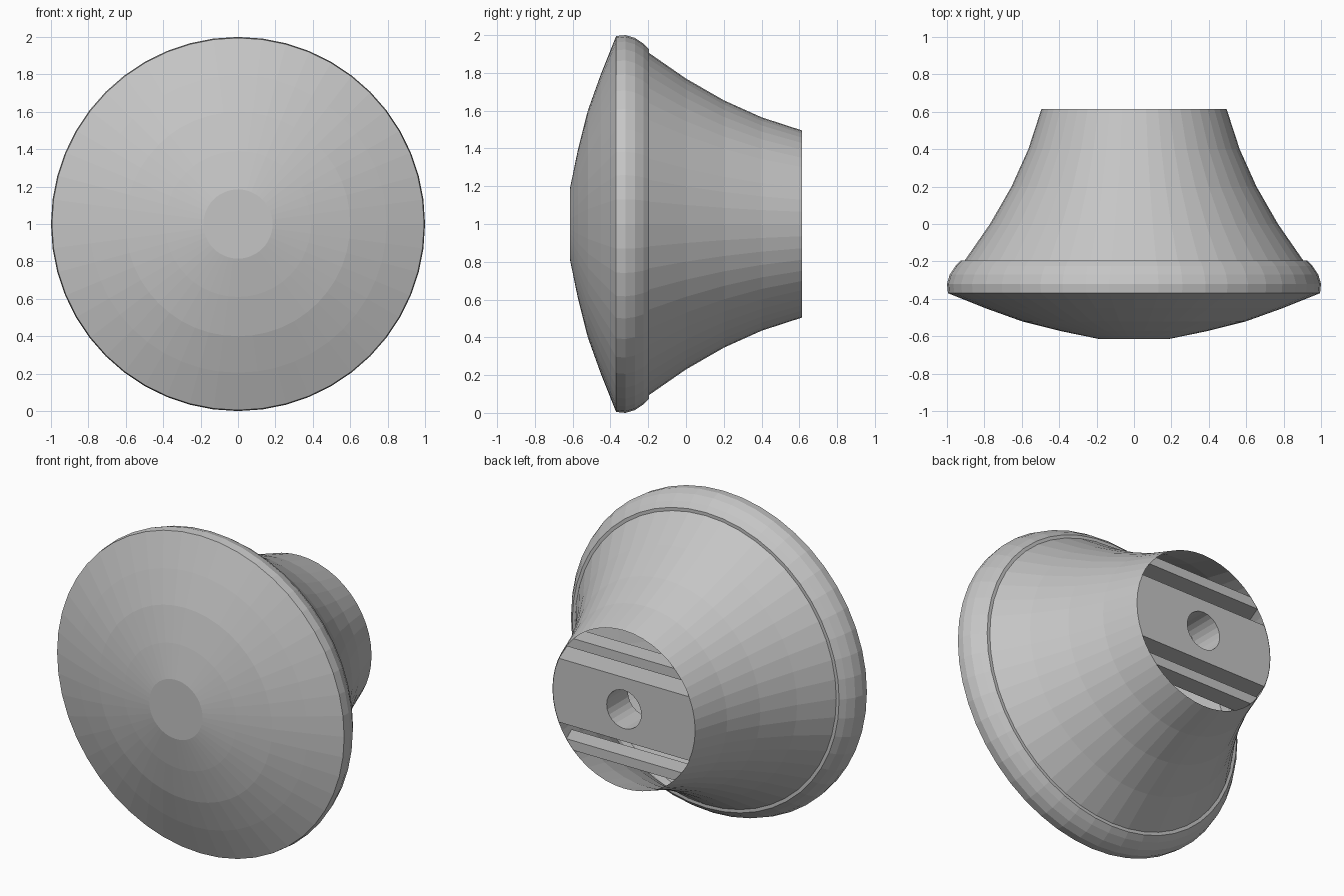
import bpy, bmesh, math

if "Cube" in bpy.data.objects:
    bpy.data.objects.remove(bpy.data.objects["Cube"])

SIDES = 48
CZ = 1.0  # height of the knob axis

grey = bpy.data.materials.new("plain_grey")
grey.diffuse_color = (0.56, 0.56, 0.56, 1)
grey.use_nodes = True
grey.node_tree.nodes["Principled BSDF"].inputs["Base Color"].default_value = grey.diffuse_color


def finish(name, bm):
    bmesh.ops.remove_doubles(bm, verts=bm.verts, dist=1e-5)
    bmesh.ops.recalc_face_normals(bm, faces=bm.faces)
    me = bpy.data.meshes.new(name)
    bm.to_mesh(me)
    bm.free()
    me.materials.append(grey)
    ob = bpy.data.objects.new(name, me)
    bpy.context.collection.objects.link(ob)
    return ob


def loft(bm, rings, cap_start=False, cap_end=False):
    loops = [[bm.verts.new(p) for p in ring] for ring in rings]
    for a, b in zip(loops, loops[1:]):
        for i in range(len(a)):
            j = (i + 1) % len(a)
            bm.faces.new((a[i], a[j], b[j], b[i]))
    if cap_start:
        bm.faces.new(loops[0])
    if cap_end:
        bm.faces.new(loops[-1])


def circle(y, r, n=SIDES):
    return [(r * math.cos(2 * math.pi * i / n), y, CZ + r * math.sin(2 * math.pi * i / n))
            for i in range(n)]


# Profiles as (y, radius)
FACE = [(-0.615, 0.185), (-0.573, 0.39), (-0.52, 0.6), (-0.45, 0.795), (-0.37, 0.995)]
RIM = [(-0.37, 0.995), (-0.32, 1.0), (-0.27, 0.985), (-0.225, 0.955), (-0.195, 0.925), (-0.195, 0.905)]
NECK = [(-0.195, 0.905), (0.0, 0.77), (0.2, 0.655), (0.4, 0.565), (0.615, 0.495)]

# Domed front and rounded rim, then the hollow flared neck
bm = bmesh.new()
loft(bm, [circle(y, r) for y, r in FACE + RIM[1:]], cap_start=True)
finish("domed_front_and_rim", bm)

bm = bmesh.new()
loft(bm, [circle(y, r) for y, r in NECK])
finish("flared_neck", bm)


def neck_radius(y):
    for (y0, r0), (y1, r1) in zip(NECK, NECK[1:]):
        if y <= y1:
            return r0 + (r1 - r0) * (y - y0) / (y1 - y0)
    return NECK[-1][1]


def crossbar(name, z0, z1, depth):
    """Horizontal bar across the back opening, its ends following the neck."""
    rings = []
    n = 6
    for y in (0.614, 0.614 - depth):
        r = neck_radius(y) - 0.002
        zs = [z0 + (z1 - z0) * i / n for i in range(n + 1)]
        right = [(math.sqrt(r * r - z * z), y, CZ + z) for z in zs]
        rings.append(right + [(-x, yy, z) for x, yy, z in reversed(right)])
    bm = bmesh.new()
    loft(bm, rings, cap_start=True, cap_end=True)
    return finish(name, bm)


# Wide mounting bar with a screw hole
bar = crossbar("mounting_bar", -0.2, 0.2, 0.21)
bm = bmesh.new()
loft(bm, [circle(0.2, 0.12, 24), circle(0.8, 0.12, 24)], cap_start=True, cap_end=True)
cutter = finish("screw_hole_cutter", bm)
cutter.hide_render = True
mod = bar.modifiers.new("screw_hole", 'BOOLEAN')
mod.operation = 'DIFFERENCE'
mod.object = cutter
mod.solver = 'EXACT'
bpy.context.view_layer.objects.active = bar
bpy.ops.object.modifier_apply(modifier=mod.name)
bpy.data.objects.remove(cutter)

# Thin slats above and below the mounting bar
crossbar("upper_slat", 0.29, 0.35, 0.12)
crossbar("lower_slat", -0.35, -0.29, 0.12)
